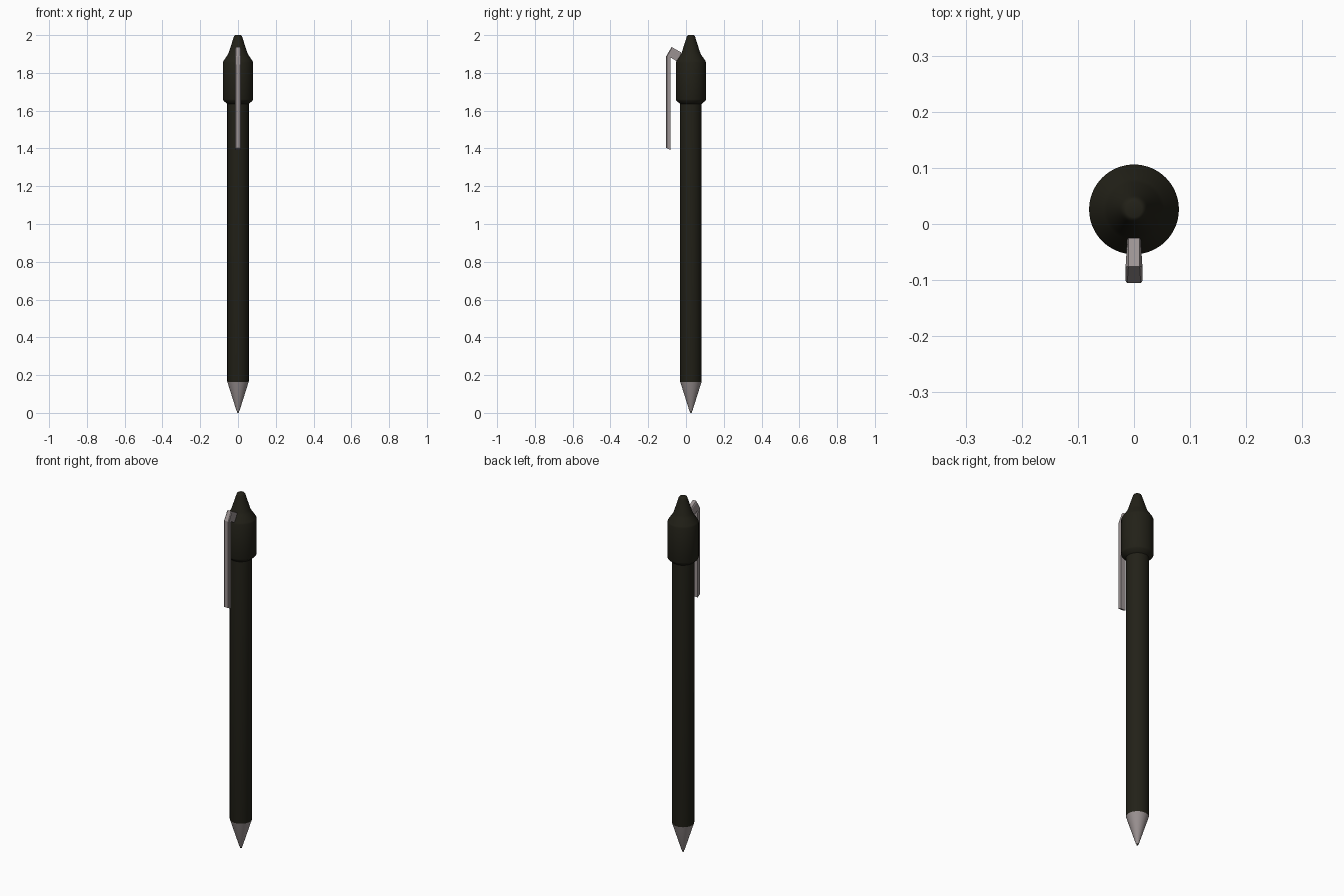
import bpy, bmesh, math

if "Cube" in bpy.data.objects:
    bpy.data.objects.remove(bpy.data.objects["Cube"])

AXIS_Y = 0.026
SEGMENTS = 64


def material(name, rgb):
    m = bpy.data.materials.new(name)
    m.diffuse_color = (*rgb, 1)
    m.use_nodes = True
    m.node_tree.nodes["Principled BSDF"].inputs["Base Color"].default_value = m.diffuse_color
    return m


dark = material("dark_plastic", (0.016, 0.015, 0.009))
metal = material("metal", (0.33, 0.29, 0.29))


def finish(bm, name, mat, smooth):
    bmesh.ops.recalc_face_normals(bm, faces=bm.faces)
    mesh = bpy.data.meshes.new(name)
    bm.to_mesh(mesh)
    bm.free()
    mesh.materials.append(mat)
    ob = bpy.data.objects.new(name, mesh)
    bpy.context.collection.objects.link(ob)
    if smooth:
        bpy.ops.object.select_all(action='DESELECT')
        ob.select_set(True)
        bpy.context.view_layer.objects.active = ob
        bpy.ops.object.shade_smooth_by_angle(angle=math.radians(35))
    return ob


def skin(bm, rings):
    """Bridge successive closed rings and cap both ends."""
    n = len(rings[0])
    for a, b in zip(rings, rings[1:]):
        for i in range(n):
            j = (i + 1) % n
            bm.faces.new((a[i], a[j], b[j], b[i]))
    bm.faces.new(rings[0])
    bm.faces.new(rings[-1])


def turned(name, profile, mat):
    """Solid of revolution about the pen axis from (radius, z) points."""
    bm = bmesh.new()
    rings = []
    for r, z in profile:
        angles = [2 * math.pi * i / SEGMENTS for i in range(SEGMENTS)]
        rings.append([bm.verts.new((r * math.cos(a), AXIS_Y + r * math.sin(a), z))
                      for a in angles])
    skin(bm, rings)
    return finish(bm, name, mat, True)


# Writing end: ink point and metal cone
turned("ink_point", [(0.002, 0), (0.005, 0.003), (0.006, 0.012)], dark)
turned("tip_cone", [(0.006, 0.008), (0.009, 0.014), (0.056, 0.163)], metal)

# Barrel
turned("barrel", [(0.056, 0.163), (0.057, 0.167), (0.057, 1.645)], dark)

# Cap with shoulders and tapered crown
turned("cap", [(0.057, 1.636), (0.061, 1.639), (0.077, 1.653), (0.080, 1.660),
               (0.080, 1.855), (0.077, 1.863), (0.054, 1.897), (0.048, 1.910),
               (0.025, 1.982), (0.022, 1.992), (0.018, 1.998), (0.014, 2.0)], dark)

# Clip: stations of outer (y, z), inner (y, z), outer half width, inner half width
stations = [
    ((-0.105, 1.403), (-0.082, 1.392), 0.011, 0.015),
    ((-0.105, 1.888), (-0.083, 1.878), 0.012, 0.015),
    ((-0.076, 1.937), (-0.078, 1.880), 0.010, 0.015),
    ((-0.025, 1.908), (-0.040, 1.855), 0.010, 0.012),
]
bm = bmesh.new()
rings = []
for (oy, oz), (iy, iz), ow, iw in stations:
    # chamfered edge sits a short way in from the outer face
    my, mz = oy + (iy - oy) * 0.15, oz + (iz - oz) * 0.15
    half = [(ow, oy, oz), (iw, my, mz), (iw, iy, iz)]
    points = half + [(-x, y, z) for x, y, z in reversed(half)]
    rings.append([bm.verts.new(p) for p in points])
skin(bm, rings)
finish(bm, "clip", metal, False)
